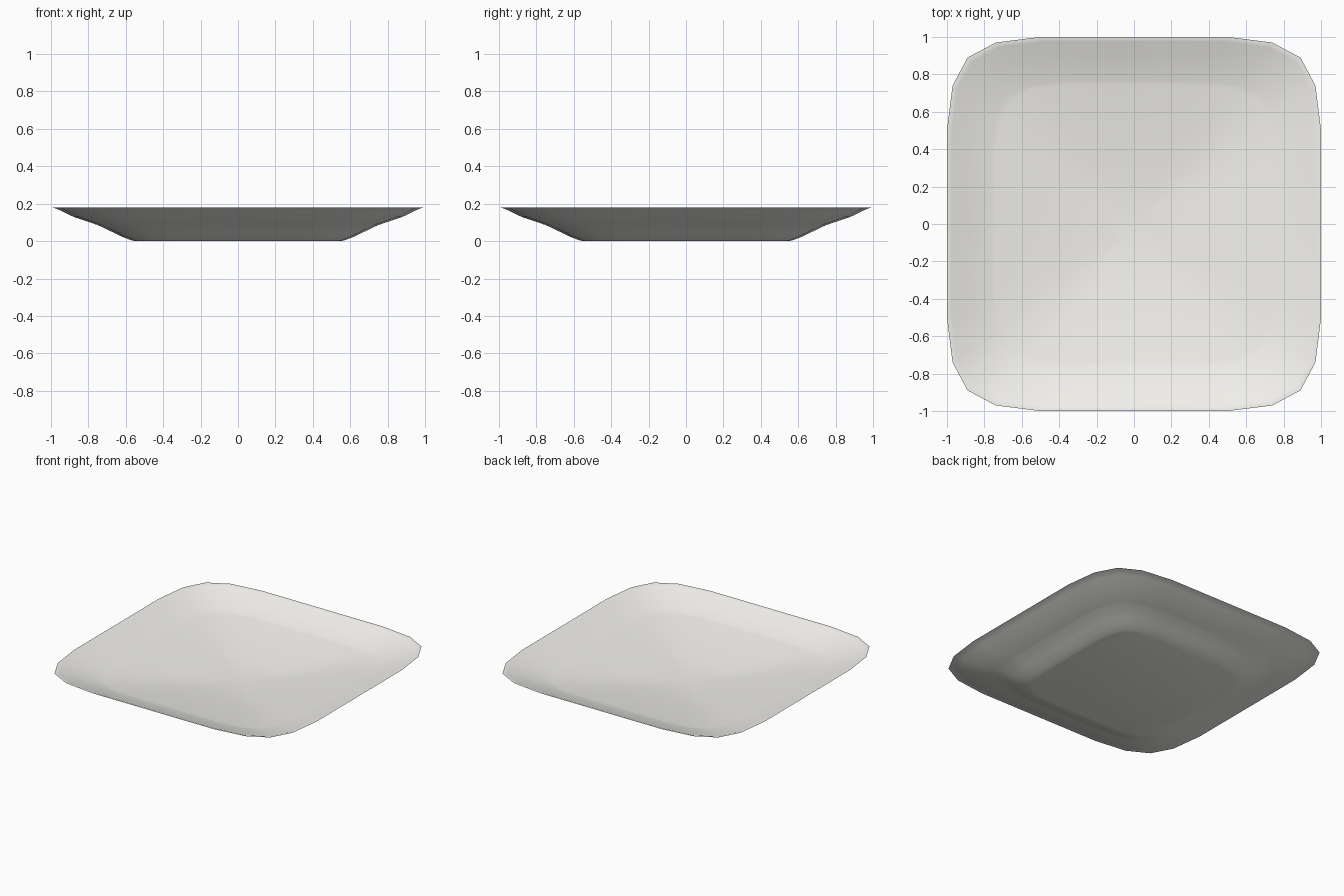
import bpy, bmesh, math

if "Cube" in bpy.data.objects:
    bpy.data.objects.remove(bpy.data.objects["Cube"])

# quarter of the rounded-square outline, repeated by rotation
CORNER = [(1, 0.0), (1, 0.5), (0.97, 0.74), (0.89, 0.89), (0.74, 0.97), (0.5, 1)]

# (half width, height): underside centre -> rim -> inner floor
PROFILE = [(0.55, 0.003), (0.57, 0.008), (0.61, 0.022), (0.66, 0.046), (0.75, 0.089),
           (0.76, 0.092), (0.88, 0.133), (0.95, 0.167), (0.975, 0.178), (1.0, 0.184),
           (0.985, 0.183), (0.975, 0.179), (0.88, 0.148), (0.765, 0.108), (0.74, 0.104),
           (0.55, 0.077), (0.3, 0.045), (0.1, 0.03)]


def outline(half, z):
    pts = []
    for q in range(4):
        c, s = round(math.cos(q * math.pi / 2)), round(math.sin(q * math.pi / 2))
        pts += [(half * (c * x - s * y), half * (s * x + c * y), z - 0.003) for x, y in CORNER]
    return pts


# square dish with a shallow dished floor, lofted through the profile
bm = bmesh.new()
rings = [[bm.verts.new(p) for p in outline(h, z)] for h, z in PROFILE]
n = len(rings[0])
for a, b in zip(rings, rings[1:]):
    for i in range(n):
        j = (i + 1) % n
        bm.faces.new((a[i], a[j], b[j], b[i]))
bm.faces.new(rings[0][::-1])
bm.faces.new(rings[-1])
bmesh.ops.recalc_face_normals(bm, faces=bm.faces)

mesh = bpy.data.meshes.new("square_dish")
bm.to_mesh(mesh)
bm.free()
dish = bpy.data.objects.new("square_dish", mesh)
bpy.context.collection.objects.link(dish)
bpy.context.view_layer.objects.active = dish
dish.select_set(True)
bpy.ops.object.shade_smooth_by_angle(angle=math.radians(30))

# off-white glaze
mat = bpy.data.materials.new("off_white")
mat.diffuse_color = (0.9, 0.89, 0.85, 1)
mat.use_nodes = True
mat.node_tree.nodes["Principled BSDF"].inputs["Base Color"].default_value = mat.diffuse_color
mesh.materials.append(mat)
